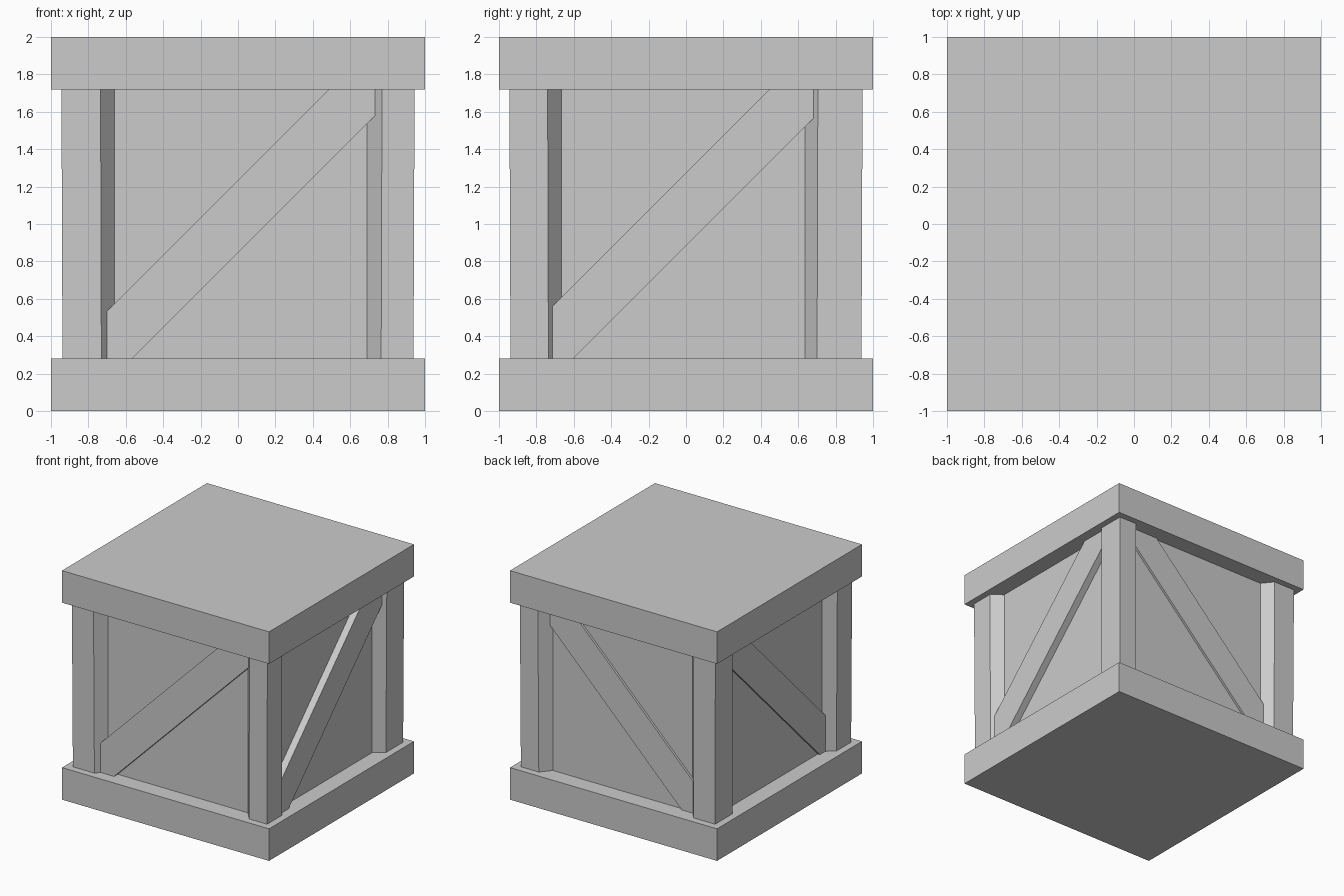
import bpy, bmesh
from mathutils import Vector

if "Cube" in bpy.data.objects:
    bpy.data.objects.remove(bpy.data.objects["Cube"])

SLAB = 0.28      # slab thickness
PANEL = 0.85     # half width of the recessed panels
POST = 0.944     # outer face of the corner posts


def prism(name, base, offset, taper=1.0):
    """Extrude a 3D polygon by an offset; taper scales the base ring in x and y."""
    bm = bmesh.new()
    low = [bm.verts.new((x * taper, y * taper, z)) for x, y, z in base]
    high = [bm.verts.new(Vector(p) + Vector(offset)) for p in base]
    n = len(base)
    bm.faces.new(low)
    bm.faces.new(high[::-1])
    for i in range(n):
        bm.faces.new((low[i], high[i], high[(i + 1) % n], low[(i + 1) % n]))
    bmesh.ops.recalc_face_normals(bm, faces=bm.faces)
    mesh = bpy.data.meshes.new(name)
    bm.to_mesh(mesh)
    bm.free()
    obj = bpy.data.objects.new(name, mesh)
    bpy.context.collection.objects.link(obj)
    return obj


def slab(name, half, z0, z1):
    base = [(-half, -half, z0), (half, -half, z0), (half, half, z0), (-half, half, z0)]
    return prism(name, base, (0, 0, z1 - z0))


# Base, lid and the recessed body between them
slab("base_slab", 1.0, 0, SLAB)
slab("lid_slab", 1.0, 2 - SLAB, 2)
slab("side_panels", PANEL, SLAB, 2 - SLAB)

# Corner posts with bevelled inner edges: (outer, inner) edge per side
x_edges = {-1: (-0.735, -0.66), 1: (0.77, 0.69)}
y_edges = {-1: (-0.74, -0.665), 1: (0.705, 0.635)}
for sx, xname in ((-1, "left"), (1, "right")):
    for sy, yname in ((-1, "front"), (1, "back")):
        xo, xi = x_edges[sx]
        yo, yi = y_edges[sy]
        outline = [(sx * POST, sy * POST), (xo, sy * POST), (xi, sy * PANEL),
                   (sx * PANEL, yi), (sx * POST, yo)]
        prism(f"{yname}_{xname}_post", [(x, y, SLAB) for x, y in outline],
              (0, 0, 2 - 2 * SLAB), taper=0.994)


# Diagonal braces: 45 degree band, ends buried in the posts and slabs
def band(low, high, e=0.8, z0=0.2, z1=1.8):
    return [(-e, z0), (z0 - low, z0), (e, e + low), (e, z1), (z1 - high, z1), (-e, high - e)]


front_band = band(0.847, 1.235)
side_band = band(0.885, 1.275)
for name, y0, y1 in (("front_brace", -0.90, -0.8), ("back_brace", 0.8, 0.87)):
    prism(name, [(x, y0, z) for x, z in front_band], (0, y1 - y0, 0))
for name, x0, x1 in (("left_brace", -0.87, -0.8), ("right_brace", 0.8, 0.912)):
    prism(name, [(x0, y, z) for y, z in side_band], (x1 - x0, 0, 0))
